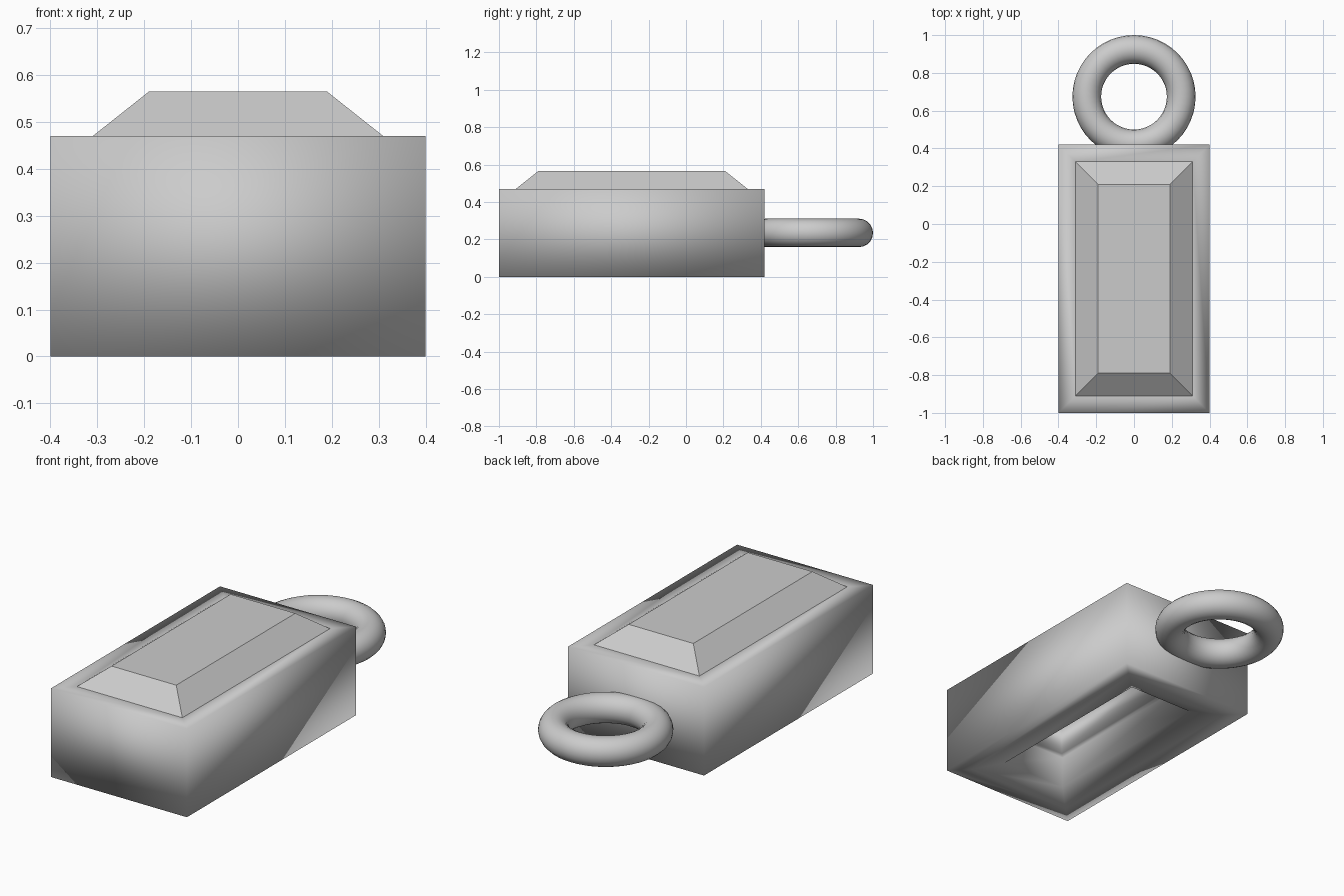
import bpy, bmesh

if "Cube" in bpy.data.objects:
    bpy.data.objects.remove(bpy.data.objects["Cube"])

# one plain grey for the whole pendant
grey = bpy.data.materials.new("plain grey")
grey.diffuse_color = (0.6, 0.6, 0.6, 1)
grey.use_nodes = True
grey.node_tree.nodes["Principled BSDF"].inputs["Base Color"].default_value = grey.diffuse_color


def rect(bm, inset, z):
    """Rectangle of the casing outline, shrunk by inset, at height z."""
    x, y0, y1 = 0.4 - inset, -1 + inset, 0.42 - inset
    return [bm.verts.new(p) for p in
            ((-x, y0, z), (x, y0, z), (x, y1, z), (-x, y1, z))]


def stacked(name, profile, closed, smooth):
    """Skin rectangular loops; closed joins last to first, else caps the ends."""
    bm = bmesh.new()
    loops = [rect(bm, d, z) for d, z in profile]
    pairs = list(zip(loops, loops[1:]))
    if closed:
        pairs.append((loops[-1], loops[0]))
    else:
        bm.faces.new(loops[0][::-1])
        bm.faces.new(loops[-1])
    for a, b in pairs:
        for i in range(4):
            j = (i + 1) % 4
            bm.faces.new((a[i], a[j], b[j], b[i]))
    bmesh.ops.recalc_face_normals(bm, faces=bm.faces)
    for f in bm.faces:
        f.smooth = smooth
    me = bpy.data.meshes.new(name)
    bm.to_mesh(me)
    bm.free()
    me.materials.append(grey)
    ob = bpy.data.objects.new(name, me)
    bpy.context.collection.objects.link(ob)
    return ob


# casing: hollow rectangular frame, open underneath with a shallow lip
stacked("casing", [(0, 0), (0, 0.47), (0.09, 0.47), (0.24, 0.40),
                   (0.24, 0.20), (0.21, 0.20), (0.21, 0.03), (0.09, 0)],
        True, True)

# gem: bevelled slab on top
stacked("gem", [(0.09, 0.47), (0.21, 0.565)], False, False)

# hanging ring
bpy.ops.mesh.primitive_torus_add(major_radius=0.25, minor_radius=0.076,
                                 major_segments=48, minor_segments=20,
                                 location=(0, 0.674, 0.235))
ring = bpy.context.object
ring.name = "hanging_ring"
ring.data.materials.append(grey)
bpy.ops.object.shade_smooth()
